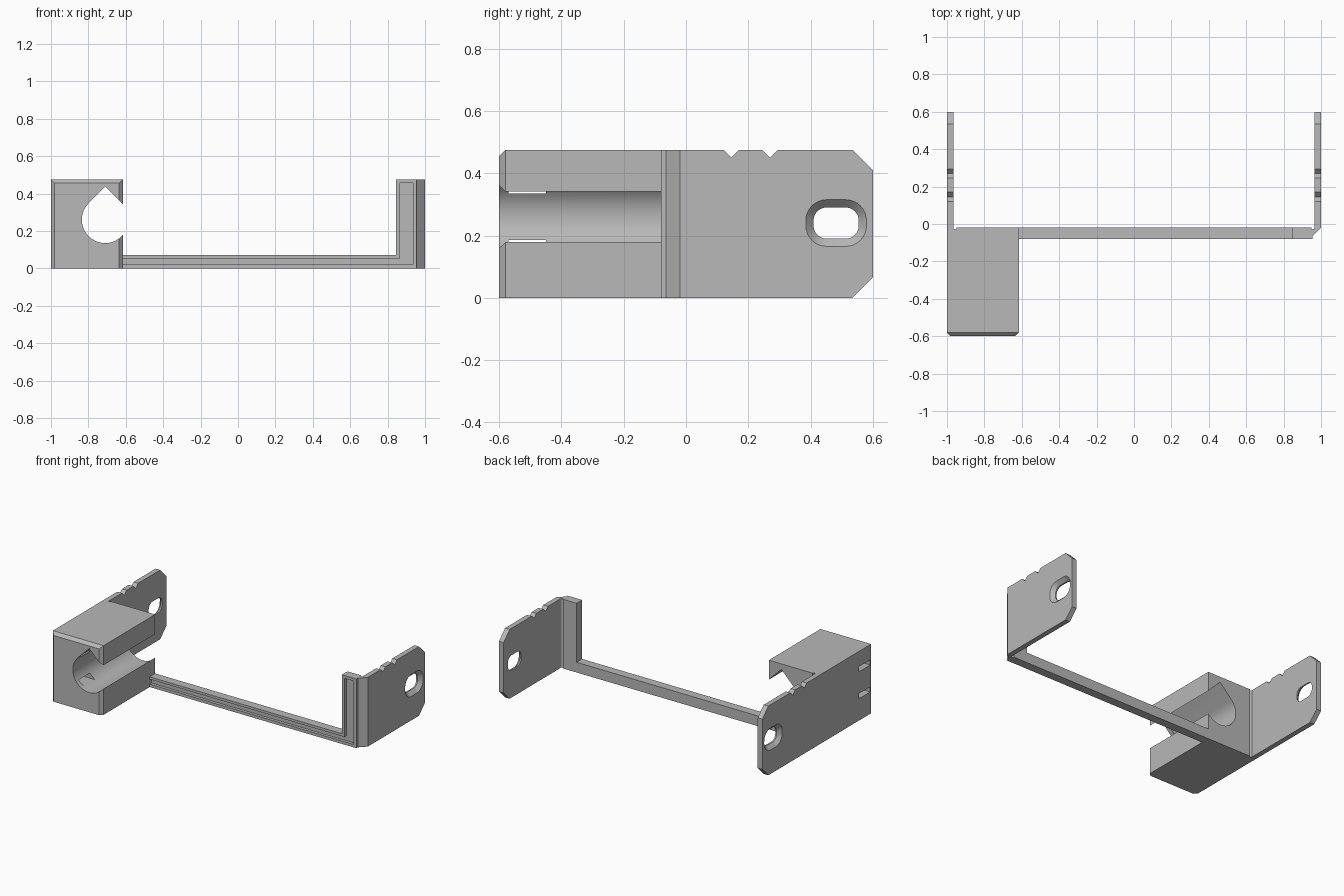
import bpy, bmesh, math
from mathutils import Matrix

cube = bpy.data.objects.get("Cube")
if cube:
    bpy.data.objects.remove(cube, do_unlink=True)

grey = bpy.data.materials.new("matte grey")
grey.use_nodes = True
COLOUR = (0.48, 0.48, 0.48, 1)
grey.diffuse_color = COLOUR
grey.node_tree.nodes["Principled BSDF"].inputs["Base Color"].default_value = COLOUR

# Height, plate thickness and the back plane of the crossbar
H, T, BACK = 0.475, 0.035, -0.02

# Where a profile (a, b) at depth d lands for each extrusion axis
PLACE = {"x": lambda a, b, d: (d, a, b),
         "y": lambda a, b, d: (a, d, b),
         "z": lambda a, b, d: (a, b, d)}


def loft(name, axis, sections):
    """Closed solid through (depth, loop) sections of equal point count."""
    bm = bmesh.new()
    rings = [[bm.verts.new(PLACE[axis](a, b, d)) for a, b in loop] for d, loop in sections]
    n = len(rings[0])
    for r, s in zip(rings, rings[1:]):
        for i in range(n):
            j = (i + 1) % n
            bm.faces.new((r[i], r[j], s[j], s[i]))
    bm.faces.new(rings[0])
    bm.faces.new(rings[-1])
    bmesh.ops.recalc_face_normals(bm, faces=bm.faces)
    mesh = bpy.data.meshes.new(name)
    bm.to_mesh(mesh)
    bm.free()
    mesh.materials.append(grey)
    obj = bpy.data.objects.new(name, mesh)
    bpy.context.collection.objects.link(obj)
    return obj


def prism(name, axis, loop, lo, hi):
    return loft(name, axis, [(lo, loop), (hi, loop)])


def rect(a0, a1, b0, b1):
    return [(a0, b0), (a1, b0), (a1, b1), (a0, b1)]


def arc(ca, cb, r, start, end, steps):
    angles = [math.radians(start + (end - start) * i / steps) for i in range(steps + 1)]
    return [(ca + r * math.cos(t), cb + r * math.sin(t)) for t in angles]


def rounded(ca, cb, w, h, r):
    loop = []
    for k, (sa, sb) in enumerate([(1, 1), (-1, 1), (-1, -1), (1, -1)]):
        loop += arc(ca + sa * (w / 2 - r), cb + sb * (h / 2 - r), r, k * 90, k * 90 + 90, 8)
    return loop


def carve(obj, cutters):
    """Subtract cutters and bake the result."""
    for c in cutters:
        mod = obj.modifiers.new("cut", "BOOLEAN")
        mod.operation, mod.solver, mod.object = "DIFFERENCE", "EXACT", c
    deps = bpy.context.evaluated_depsgraph_get()
    mesh = bpy.data.meshes.new_from_object(obj.evaluated_get(deps))
    obj.modifiers.clear()
    obj.data = mesh


# Relief grooves at the inner roots of both plates
reliefs = [prism("relief_cutter", "z", arc(s * 0.957, BACK, 0.009, 0, 337.5, 15), -0.1, 0.6)
           for s in (-1, 1)]

# Clamp block, chamfered round the front except at the bottom
C = 0.02
full = rect(-1, -0.615, 0, H)
block = loft("clamp_block", "y", [(-0.6, rect(-1 + C, -0.615 - C, 0, H - C)),
                                  (-0.6 + C, full), (BACK, full)])

# Teardrop bore, open along the inner side
BX, BZ, R = -0.71, 0.26, 0.125
teardrop = arc(BX, BZ, R, 135, 405, 40) + [(BX, BZ + R * math.sqrt(2))]
bore = prism("bore_cutter", "y", teardrop, -0.7, 0.1)

# Strap slots through the outer wall into the bore
slots = [prism("strap_slot_cutter", "x", rect(-0.57, -0.45, z, z + 0.035), -1.1, BX)
         for z in (0.15, 0.335)]
carve(block, [bore, reliefs[0]] + slots)

# L-shaped crossbar and upright, with a shallow groove in the front
bar = prism("crossbar", "y", [(-0.615, 0), (0.955, 0), (0.955, H), (0.845, H),
                              (0.845, 0.07), (-0.615, 0.07)], -0.08, BACK)
groove = prism("groove_cutter", "y", [(-0.63, 0.02), (0.935, 0.02), (0.935, H - C),
                                      (0.865, H - C), (0.865, 0.053), (-0.63, 0.053)], -0.1, -0.06)
carve(bar, [groove, reliefs[1]])

# Bevelled corner joining the upright to the right plate
corner = prism("corner_post", "z", [(0.955, BACK), (0.955, -0.065), (1, BACK)], 0, H)
carve(corner, [reliefs[1]])

# Side plate outline: clipped rear corners and two notches in the top edge
K, N = 0.065, 0.025
outline = [(BACK, 0), (0.6 - K, 0), (0.6, K), (0.6, H - K), (0.6 - K, H)]
for y in (0.27, 0.145):
    outline += [(y + N, H), (y, H - N), (y - N, H)]
outline.append((BACK, H))
right_plate = prism("right_side_plate", "x", outline, 1 - T, 1)

# Countersunk oblong hole, wide on the outer face
inner = rounded(0.482, 0.24, 0.145, 0.1, 0.042)
outer = rounded(0.482, 0.24, 0.195, 0.15, 0.067)
wide = rounded(0.482, 0.24, 0.215, 0.17, 0.077)
hole = loft("hole_cutter", "x", [(0.9, inner), (0.975, inner), (1, outer), (1.01, wide)])
carve(right_plate, [hole, reliefs[1]])

# Mirrored left plate
left_plate = right_plate.copy()
left_plate.data = right_plate.data.copy()
left_plate.name = "left_side_plate"
left_plate.data.transform(Matrix.Scale(-1, 4, (1, 0, 0)))
left_plate.data.flip_normals()
bpy.context.collection.objects.link(left_plate)

# Cutters have done their work
for c in reliefs + slots + [bore, groove, hole]:
    bpy.data.objects.remove(c, do_unlink=True)

# Smooth curved walls, keep edges crisp
bpy.ops.object.select_all(action="DESELECT")
for obj in (block, bar, corner, right_plate, left_plate):
    obj.select_set(True)
bpy.context.view_layer.objects.active = block
bpy.ops.object.shade_smooth_by_angle(angle=math.radians(30))
